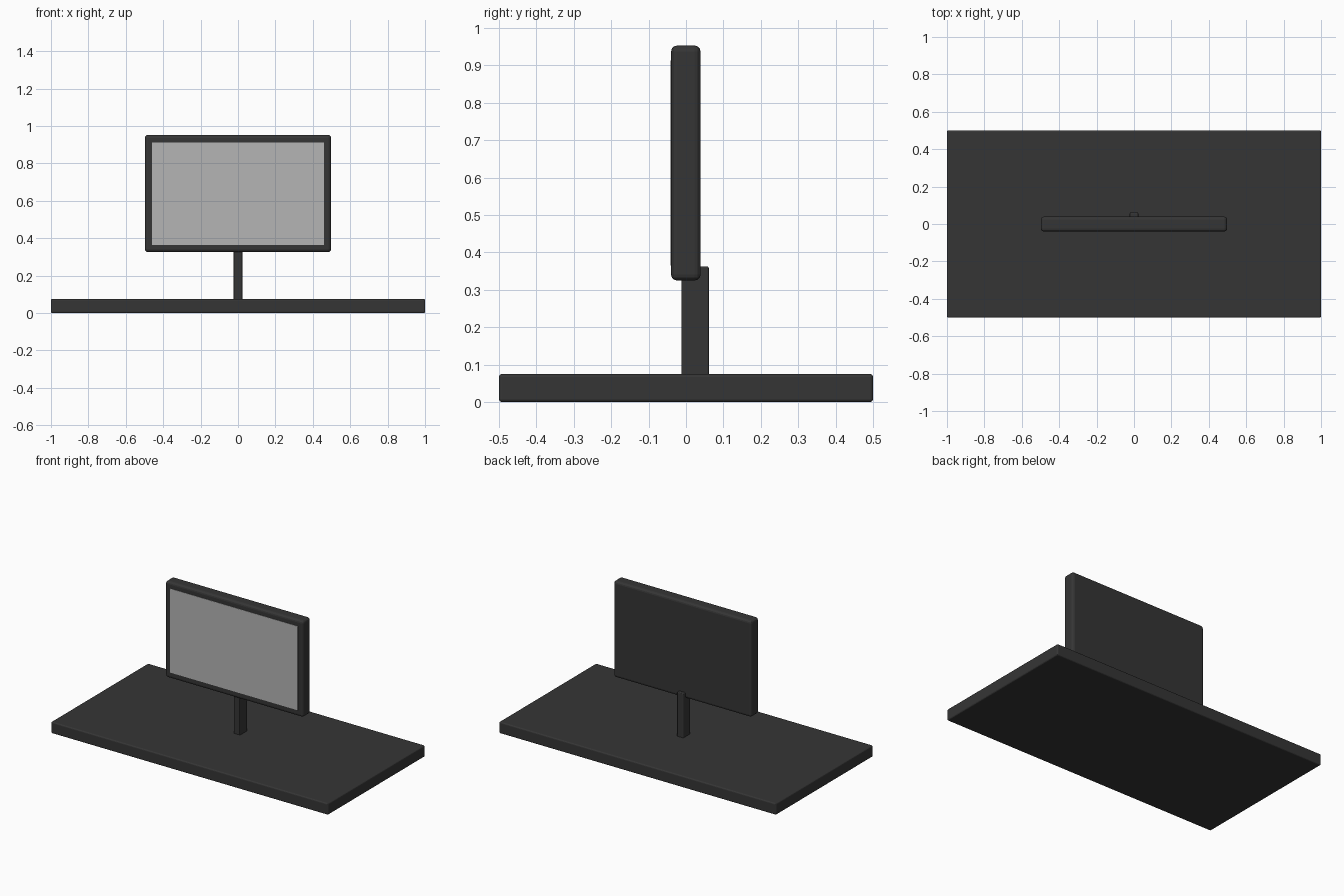
import bpy
import bmesh

if "Cube" in bpy.data.objects:
    bpy.data.objects.remove(bpy.data.objects["Cube"])


def material(name, rgb):
    m = bpy.data.materials.new(name)
    m.diffuse_color = (*rgb, 1)
    m.use_nodes = True
    m.node_tree.nodes["Principled BSDF"].inputs["Base Color"].default_value = m.diffuse_color
    return m


dark = material("charcoal", (0.036, 0.036, 0.036))
grey = material("screen_grey", (0.46, 0.46, 0.46))


def box(name, lo, hi, mat, bevel=0.0, segments=3):
    """Box between two corners, with optional rounded edges."""
    bm = bmesh.new()
    bmesh.ops.create_cube(bm, size=1)
    for v in bm.verts:
        v.co = [(a + b) / 2 + c * (b - a) for a, b, c in zip(lo, hi, v.co)]
    if bevel:
        bmesh.ops.bevel(bm, geom=bm.edges[:], offset=bevel, segments=segments,
                        profile=0.5, affect='EDGES')
    mesh = bpy.data.meshes.new(name)
    bm.to_mesh(mesh)
    bm.free()
    mesh.materials.append(mat)
    ob = bpy.data.objects.new(name, mesh)
    bpy.context.collection.objects.link(ob)
    return ob


# Wide flat slab
box("base", (-1, -0.5, 0), (1, 0.5, 0.075), dark, 0.008)
# Upright post behind the display
box("stand", (-0.023, -0.012, 0.06), (0.023, 0.061, 0.363), dark, 0.005)
# Display housing with rounded edges
box("display_housing", (-0.498, -0.04, 0.325), (0.498, 0.039, 0.953), dark, 0.016)
# Flat screen plate on the front
box("screen", (-0.46, -0.042, 0.365), (0.46, -0.036, 0.913), grey)
